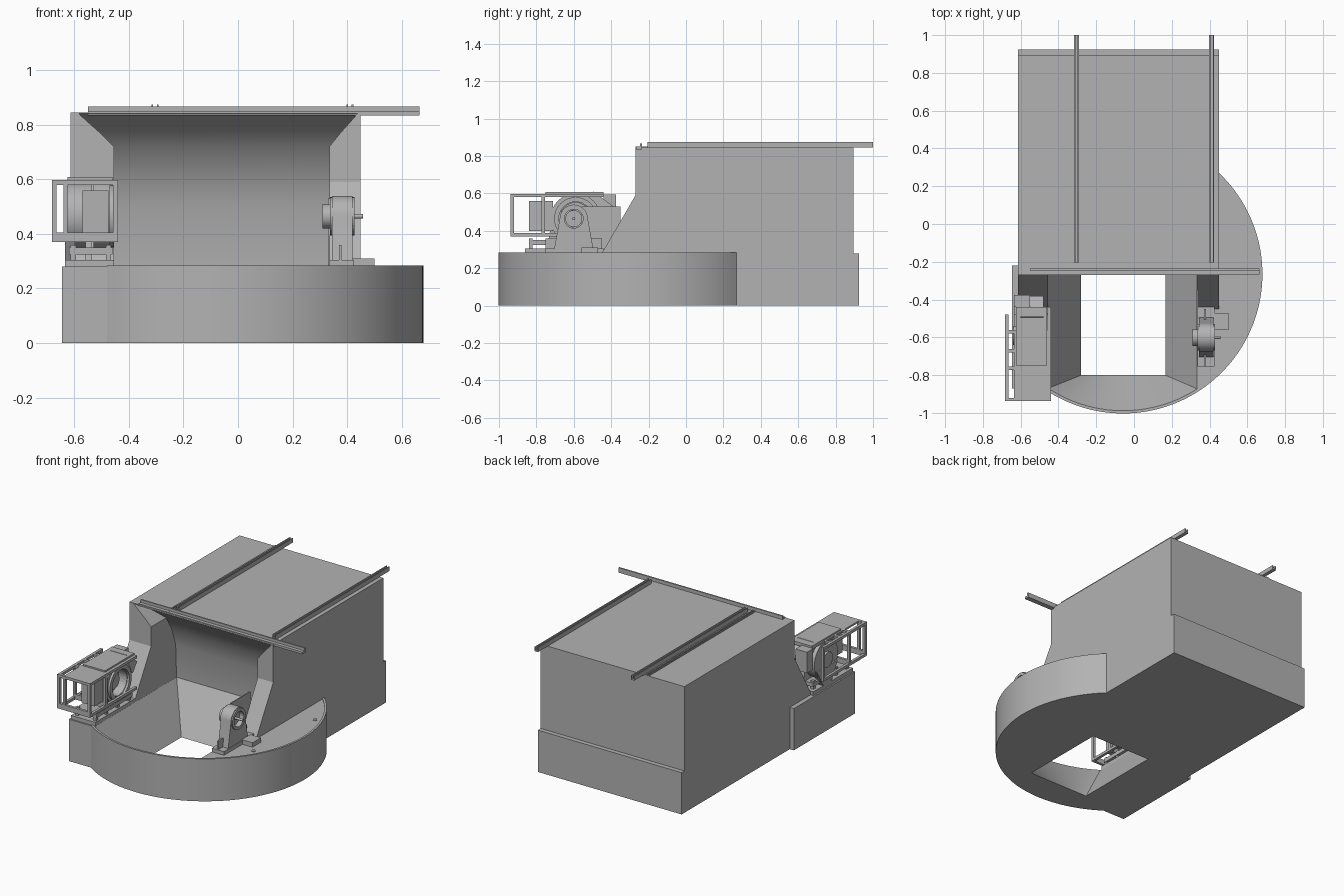
import bpy, bmesh, math
from mathutils import Vector, Matrix

if "Cube" in bpy.data.objects:
    bpy.data.objects.remove(bpy.data.objects["Cube"])

GREY = bpy.data.materials.new("plain grey")
GREY.use_nodes = True
GREY.diffuse_color = (0.45, 0.45, 0.45, 1)
GREY.node_tree.nodes["Principled BSDF"].inputs["Base Color"].default_value = (0.45, 0.45, 0.45, 1)


def finish(name, bm, smooth=False):
    bmesh.ops.recalc_face_normals(bm, faces=bm.faces)
    me = bpy.data.meshes.new(name)
    bm.to_mesh(me)
    bm.free()
    me.materials.append(GREY)
    ob = bpy.data.objects.new(name, me)
    bpy.context.collection.objects.link(ob)
    if smooth:
        shade(ob)
    return ob


def shade(ob):
    bpy.ops.object.select_all(action="DESELECT")
    ob.select_set(True)
    bpy.context.view_layer.objects.active = ob
    bpy.ops.object.shade_smooth_by_angle(angle=math.radians(30))


def box(name, x, y, z, tilt=0):
    bm = bmesh.new()
    bmesh.ops.create_cube(bm, size=1)
    size = [b - a for a, b in (x, y, z)]
    mid = [(a + b) / 2 for a, b in (x, y, z)]
    bmesh.ops.transform(bm, verts=bm.verts, matrix=Matrix.Translation(mid)
                        @ Matrix.Rotation(tilt, 4, "X") @ Matrix.Diagonal((*size, 1)))
    return finish(name, bm)


def loft(name, rings, smooth=False):
    bm = bmesh.new()
    rows = [[bm.verts.new(p) for p in r] for r in rings]
    n = len(rows[0])
    for a, b in zip(rows, rows[1:]):
        for i in range(n):
            bm.faces.new((a[i], a[(i + 1) % n], b[(i + 1) % n], b[i]))
    bm.faces.new(rows[0])
    bm.faces.new(rows[-1])
    return finish(name, bm, smooth)


def side_profile(name, pts, x0, x1, smooth=False):
    return loft(name, [[(x, y, z) for y, z in pts] for x in (x0, x1)], smooth)


def circle(r, y, z, n=32):
    return [(y + r * math.cos(t * math.tau / n), z + r * math.sin(t * math.tau / n)) for t in range(n)]


def disc(name, r, x0, x1, y, z, hole=0):
    ob = side_profile(name, circle(r, y, z), x0, x1, True)
    if hole:
        cut(ob, side_profile("hole_cutter", circle(hole, y, z), x0 - .01, x1 + .01))
    return ob


def cut(ob, cutter):
    m = ob.modifiers.new("cut", "BOOLEAN")
    m.operation, m.object, m.solver = "DIFFERENCE", cutter, "EXACT"
    bpy.context.view_layer.update()
    bpy.ops.object.select_all(action="DESELECT")
    ob.select_set(True)
    bpy.context.view_layer.objects.active = ob
    bpy.ops.object.modifier_apply(modifier=m.name)
    bpy.data.objects.remove(cutter)
    shade(ob)


# Round-fronted base
CX, CY, R, H = -.058, -.265, .738, .28


def arc(r, a0, a1, n):
    return [(CX + r * math.cos(a0 + (a1 - a0) * i / n), CY + r * math.sin(a0 + (a1 - a0) * i / n))
            for i in range(n + 1)]


a_start = math.acos((.45 - CX) / R)
a_end = -math.pi + math.asin(.605 / R)
outline = arc(R, a_start, a_end, 72) + [(-.645, -.87), (-.645, -.22), (-.615, -.22), (-.615, .925), (.45, .925)]
base = loft("base", [[(x, y, z) for x, y in outline] for z in (0, H)])

# Tapered hopper opening through the base
L, RT, n, ri = -.455, .335, 32, R - .014
lip = [(L + (RT - L) * i / n) for i in range(n + 1)]
top = [(x, CY - math.sqrt(ri ** 2 - (x - CX) ** 2)) for x in lip] + [(RT, 0), (L, 0)]
low = [(-.28 + .445 * i / n, -.8) for i in range(n + 1)] + [(.165, -.2), (-.28, -.2)]
cut(base, loft("hopper_cutter", [[(x, y, -.001) for x, y in low], [(x, y, H + .001) for x, y in top]]))

# Thin rim round the curved deck
rim = arc(R, a_start, a_end, 72) + arc(R - .014, a_end, a_start, 72)
loft("deck_rim", [[(x, y, z) for x, y in rim] for z in (H - .01, H + .004)], True)
for i, (x, y) in enumerate([(.585, -.02), (.535, -.6)]):
    bolt = [(x + a, y + b) for a, b in circle(.013, 0, 0, 16)]
    loft(f"deck_bolt_{i}", [[(a, b, z) for a, b in bolt] for z in (H - .005, H + .004)])

# Tall body with sloping cheeks and a flared, curved cavity
TOP = .845
body = side_profile("body", [(-.45, H), (-.27, .59), (-.27, TOP), (.895, TOP), (.895, H)], -.615, .45)
rows = [(.27, 0, 0), (.5, -.01, 0), (.62, -.05, 0), (.72, -.11, 0), (.77, -.16, .05), (.81, -.21, .095), (.842, -.272, .13)]
cut(body, loft("cavity_cutter", [[(L - f, -1, z), (RT + f * .8, -1, z), (RT + f * .8, y, z), (L - f, y, z)]
                                 for z, y, f in rows]))

# Roof rails, ridge and front cross bar
for side, x in (("right", -.317), ("left", .398)):
    box(f"roof_rail_{side}", (x, x + .025), (-.205, 1), (TOP, TOP + .01))
    for k, dx in enumerate((0, .019)):
        box(f"roof_rail_flange_{side}_{k}", (x + dx, x + dx + .006), (-.205, 1), (TOP, .874))
for x in (-.352, -.337):
    box("roof_ridge", (x, x + .008), (-.27, .895), (TOP, TOP + .006))
box("cross_bar", (-.55, .665), (-.268, -.235), (.835, .85))
box("cross_bar_flange", (-.55, .665), (-.245, -.235), (.835, .868))


# Arched bearing housing
def housing(name, x0, x1, y, z, r):
    arch = [(y + r * math.cos(t), z + r * math.sin(t)) for t in [math.pi * i / 20 for i in range(21)]]
    ob = side_profile(name, [(y + r + .03, H + .02)] + arch + [(y - r - .03, H + .02)], x0, x1)
    cut(ob, side_profile(name + "_bore_cutter", circle(.06, y, z), x0 - .01, x1 + .01))


BY, BZ = -.6, .465
housing("bearing_housing", .345, .42, BY, BZ, .075)
box("bearing_foot", (.335, .425), (-.755, -.44), (H, H + .025))
disc("bearing_ring", .07, .337, .428, BY, BZ, .05)
disc("bearing_hub", .045, .31, .40, BY, BZ)
disc("bearing_shaft", .008, .40, .458, BY, BZ)
box("bearing_guard", (.331, .338), (-.56, -.35), (H, .53))
box("bearing_step", (.42, .5), (-.56, -.47), (H, H + .03))
for y in (-.72, -.48):
    box("bearing_rib", (.37, .38), (y - .03, y + .03), (H, .36))

# Drive unit drum and its support
housing("drive_housing", -.56, -.535, -.59, BZ, .125)
disc("drive_drum", .135, -.53, -.47, -.59, .465, .085)
disc("drive_drum_rim", .115, -.472, -.455, -.59, .465, .09)
disc("drive_gearbox", .125, -.625, -.56, -.59, .465)
disc("drive_hub", .05, -.64, -.5, -.59, .465)
box("drive_foot", (-.635, -.455), (-.86, -.44), (H, H + .025))
box("drive_bed", (-.62, -.46), (-.84, -.46), (.325, .35))
for y in (-.83, -.72, -.6, -.48):
    for x in (-.615, -.485):
        box("drive_leg", (x, x + .02), (y - .01, y + .01), (H, .36))
box("drive_motor", (-.57, -.475), (-.84, -.71), (.4, .56))
box("drive_cover", (-.625, -.46), (-.75, -.44), (.585, .608))
box("drive_end_box", (-.635, -.55), (-.44, -.375), (.455, .595))
box("drive_chute", (-.6, -.48), (-.53, -.39), (.5, .575), -.65)
side_profile("drive_funnel", [(-.7, .42), (-.48, .42), (-.55, H + .02), (-.63, H + .02)], -.635, -.6)


# Cage of bars round the drive unit
X0, X1, Y0, Y1, Z0, Z1, W = -.683, -.44, -.938, -.755, .37, .598, .018
for x in (X0, X1 - W):
    for z in (Z0, Z1 - W):
        box("cage_side_bar", (x, x + W), (Y0, Y1 if x == X0 else -.44), (z, z + W))
    for y in (Y0, Y1 - W):
        box("cage_post", (x, x + W), (y, y + W), (Z0, Z1))
for y in (Y0, Y1 - W):
    box("cage_low_rail", (X0, X1), (y, y + W), (Z0, Z0 + .035))
    box("cage_top_rail", (X0, X1), (y, y + W), (Z1 - W, Z1))
box("cage_mid_post", (-.64, -.625), (Y0, Y0 + W), (Z0, Z1))
box("cage_roof_plate", (-.635, X1), (-.93, -.56), (Z1 - .012, Z1))
box("cage_outer_bar", (X0, X0 + W), (Y1, -.48), (Z1 - W, Z1))
box("cage_outer_low_bar", (X0, X0 + W), (Y1, -.48), (Z0, Z0 + W))
box("cage_outer_end", (X0, X0 + W), (-.498, -.48), (Z0, Z1))
for y in (-.68, -.58):
    box("cage_outer_rib", (X0, -.62), (y, y + W), (Z1 - W, Z1))
